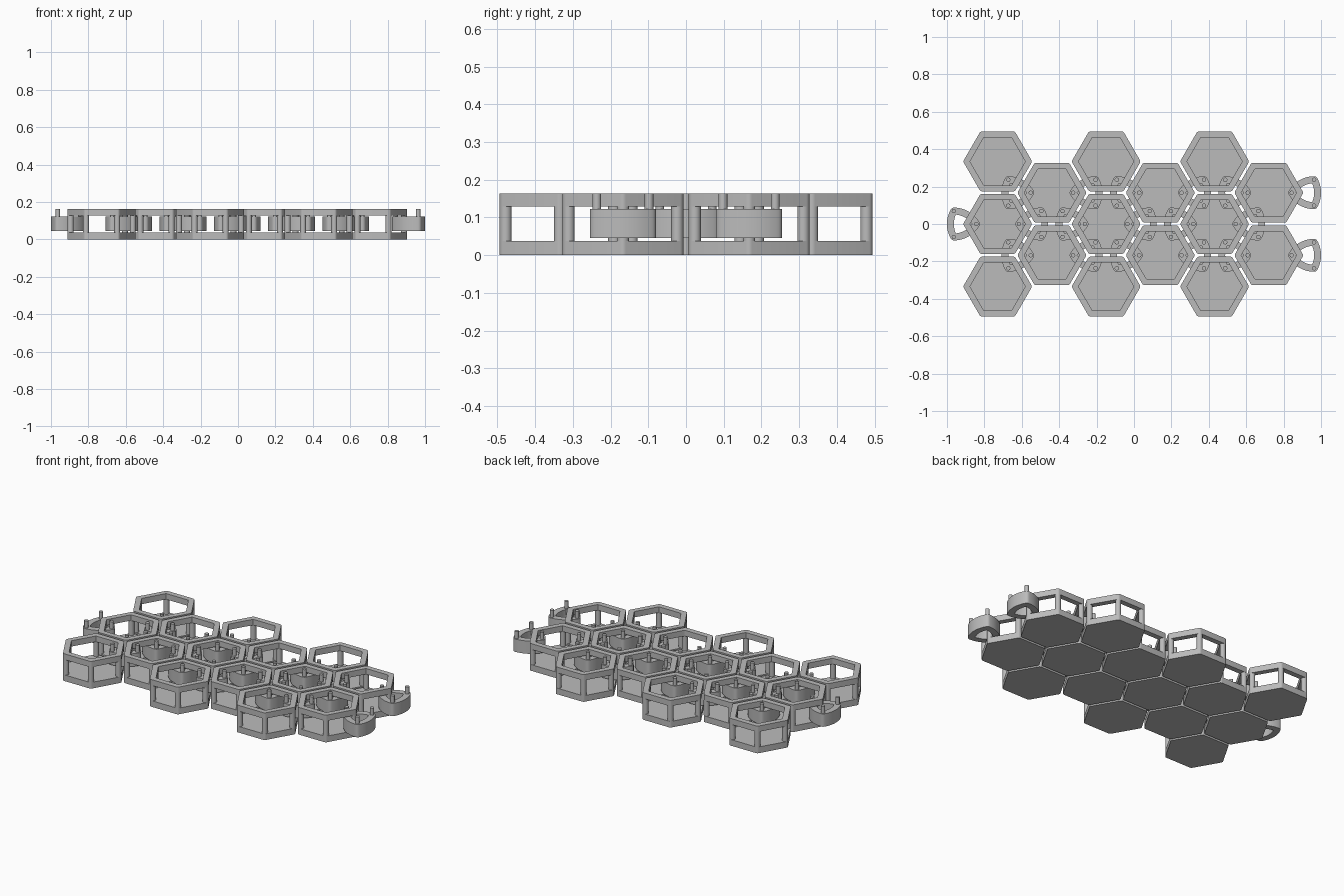
import bpy, bmesh, math
from mathutils import Vector

cube = bpy.data.objects.get("Cube")
if cube:
    bpy.data.objects.remove(cube)

grey = bpy.data.materials.new("plain_grey")
grey.use_nodes = True
grey.diffuse_color = (0.5, 0.5, 0.5, 1)
grey.node_tree.nodes["Principled BSDF"].inputs["Base Color"].default_value = (0.5, 0.5, 0.5, 1)

PITCH = 0.3345                      # spacing between neighbouring cells
REACH = PITCH / math.sqrt(3)        # cell centre to the point where three cells meet
APOTHEM, EDGE = 0.16, 0.016         # cell half height, corner radius
FLOOR_TOP, RING_BOTTOM, TOP = 0.037, 0.129, 0.164
LINK_LOW, LINK_HIGH = 0.045, 0.122
PIN_REACH, BAND, PIN_RADIUS = 0.08, 0.0185, 0.0115


def polar(radius, angle, centre=(0, 0)):
    return Vector((centre[0] + radius * math.cos(angle), centre[1] + radius * math.sin(angle)))


def circle(radius, centre=(0, 0), n=20):
    return [polar(radius, math.tau * i / n, centre) for i in range(n)]


def rounded_hex(apothem, radius, steps=5):
    points = []
    for k in range(6):
        a = k * math.pi / 3
        corner = polar((apothem - radius) / math.cos(math.pi / 6), a)
        for i in range(steps + 1):
            points.append(polar(radius, a + math.pi / 3 * (i / steps - 0.5), corner))
    return points


def add_prism(bm, outline, z0, z1, hole=None):
    """Extrude an outline, or the band between an outline and a hole."""
    def loop(points, z):
        return [bm.verts.new((p.x, p.y, z)) for p in points]
    low, high = loop(outline, z0), loop(outline, z1)
    n = len(outline)
    if hole:
        low_in, high_in = loop(hole, z0), loop(hole, z1)
    else:
        bm.faces.new(low[::-1])
        bm.faces.new(high)
    for i in range(n):
        j = (i + 1) % n
        bm.faces.new((low[i], low[j], high[j], high[i]))
        if hole:
            bm.faces.new((low_in[j], low_in[i], high_in[i], high_in[j]))
            bm.faces.new((high[i], high[j], high_in[j], high_in[i]))
            bm.faces.new((low[j], low[i], low_in[i], low_in[j]))


def finish(bm, name):
    mesh = bpy.data.meshes.new(name)
    for f in bm.faces:
        f.smooth = True
    bm.to_mesh(mesh)
    bm.free()
    mesh.set_sharp_from_angle(angle=math.radians(30))
    mesh.materials.append(grey)
    return mesh


def place(name, mesh, x, y, turn=0):
    obj = bpy.data.objects.new(name, mesh)
    obj.location = (x, y, 0)
    obj.rotation_euler.z = turn
    bpy.context.collection.objects.link(obj)


# Cell floor
bm = bmesh.new()
add_prism(bm, rounded_hex(APOTHEM, EDGE), 0, FLOOR_TOP)
floor = finish(bm, "cell_floor")

# Cell top ring
bm = bmesh.new()
add_prism(bm, rounded_hex(APOTHEM, EDGE), RING_BOTTOM, TOP,
          rounded_hex(APOTHEM - 2 * EDGE, 0.001))
ring = finish(bm, "cell_ring")

# Six corner posts
bm = bmesh.new()
for k in range(6):
    corner = polar((APOTHEM - EDGE) / math.cos(math.pi / 6), k * math.pi / 3)
    add_prism(bm, circle(EDGE, corner), FLOOR_TOP, RING_BOTTOM)
posts = finish(bm, "cell_posts")


# Link band: a bulging rounded triangle around the three pins
def side_radius(angle, offset):
    d = (angle % (math.tau / 3)) - math.pi / 3
    r = PIN_REACH * math.sqrt(3) + offset
    return -PIN_REACH * math.cos(d) + math.sqrt(r * r - (PIN_REACH * math.sin(d)) ** 2)


def outer_radius(angle):
    d = (angle + math.pi / 3) % (math.tau / 3) - math.pi / 3
    tangent = math.atan2(BAND / 2, PIN_REACH + BAND * math.cos(math.pi / 6))
    if abs(d) < tangent:
        return PIN_REACH * math.cos(d) + math.sqrt(BAND ** 2 - (PIN_REACH * math.sin(d)) ** 2)
    return side_radius(angle, BAND)


angles = [math.tau * i / 120 for i in range(120)]
bm = bmesh.new()
add_prism(bm, [polar(outer_radius(a), a) for a in angles], LINK_LOW, LINK_HIGH,
          [polar(side_radius(a, -BAND), a) for a in angles])
link = finish(bm, "link_band")

# Link pins
bm = bmesh.new()
for k in range(3):
    add_prism(bm, circle(PIN_RADIUS, polar(PIN_REACH, k * math.tau / 3)), LINK_HIGH, TOP)
pins = finish(bm, "link_pins")

# Alternating columns of three and two cells
START, STEP = -0.729, 0.29
cells = []
for column in range(6):
    for row in ((-1, 0, 1) if column % 2 == 0 else (-0.5, 0.5)):
        cells.append(Vector((START + column * STEP, row * PITCH)))
for i, c in enumerate(cells):
    for name, mesh in (("cell_floor", floor), ("cell_ring", ring), ("cell_posts", posts)):
        place(f"{name}_{i + 1}", mesh, c.x, c.y)

# Links where three cells meet
joints = {}
for c in cells:
    for k in range(6):
        p = polar(REACH, k * math.pi / 3, c)
        near = [q for q in cells if (q - p).length < REACH * 1.1]
        if len(near) == 3:
            joints[(round(p.x / 0.05), round(p.y / 0.05))] = (p, 0 if k % 2 else math.pi)
spots = list(joints.values())

# Free links at the two ends
spots.append((Vector((START - REACH - 0.001, 0)), 0))
for side in (-0.5, 0.5):
    spots.append((Vector((START + 5 * STEP + REACH + 0.009, side * PITCH)), math.pi))
for i, (p, turn) in enumerate(spots):
    place(f"link_band_{i + 1}", link, p.x, p.y, turn)
    place(f"link_pins_{i + 1}", pins, p.x, p.y, turn)
